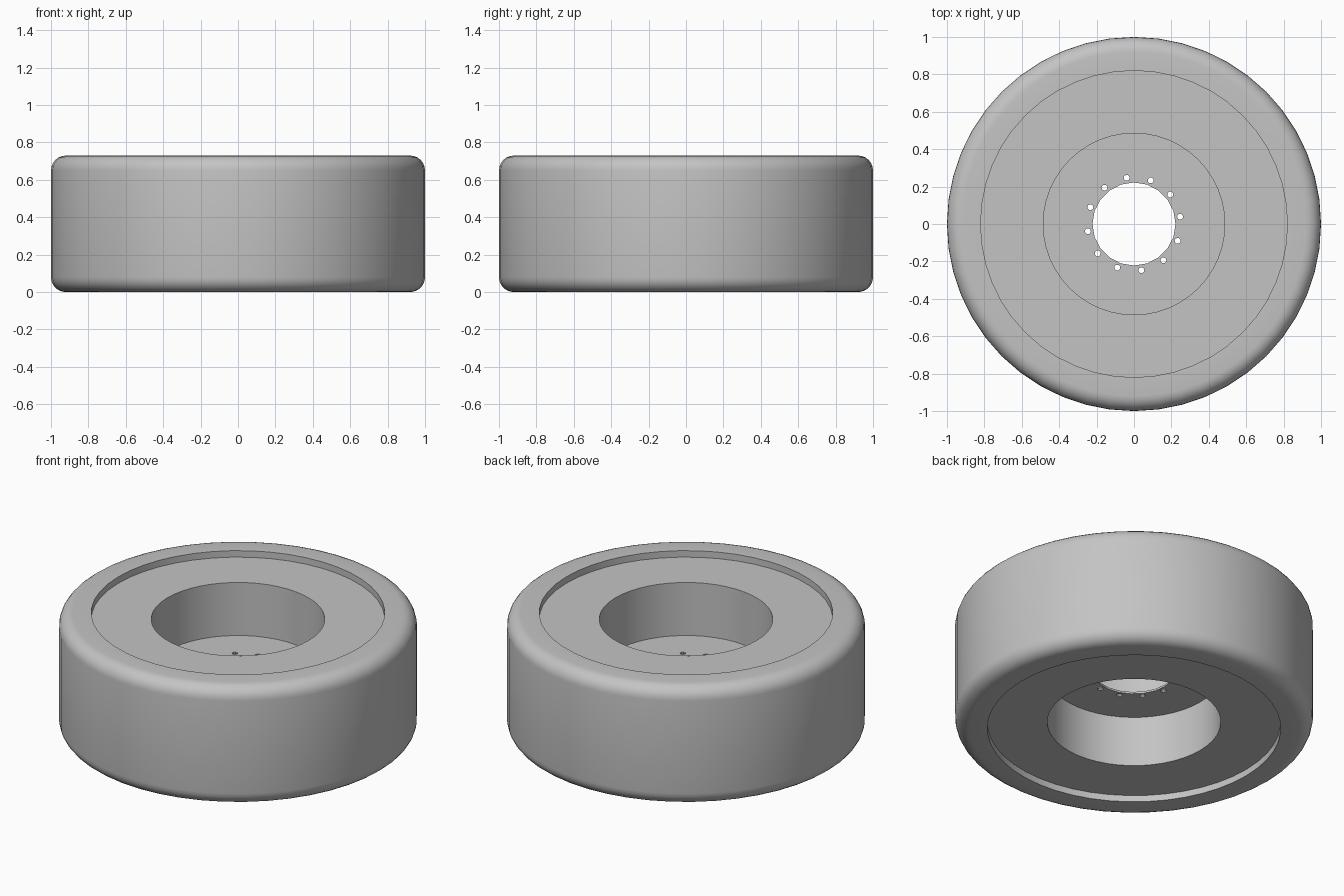
import bpy, bmesh
from math import sin, cos, pi, radians
from mathutils import Vector

cube = bpy.data.objects.get("Cube")
if cube:
    bpy.data.objects.remove(cube, do_unlink=True)

HEIGHT = 0.73
RIM_R = 0.82       # radius of the shallow recess on both sides
BORE_R = 0.485     # radius of the deep hub opening
RECESS = 0.04
FILLET = 0.08
SEGMENTS = 48

grey = bpy.data.materials.new("plain_grey")
grey.use_nodes = True
grey.diffuse_color = (0.55, 0.55, 0.55, 1)
grey.node_tree.nodes["Principled BSDF"].inputs["Base Color"].default_value = (0.55, 0.55, 0.55, 1)


def finish(name, bm):
    """Turn a bmesh into a named, coloured, smooth-shaded object."""
    bmesh.ops.recalc_face_normals(bm, faces=bm.faces)
    mesh = bpy.data.meshes.new(name)
    bm.to_mesh(mesh)
    bm.free()
    mesh.materials.append(grey)
    obj = bpy.data.objects.new(name, mesh)
    bpy.context.collection.objects.link(obj)
    bpy.ops.object.select_all(action="DESELECT")
    obj.select_set(True)
    bpy.context.view_layer.objects.active = obj
    bpy.ops.object.shade_smooth_by_angle(angle=radians(30))
    return obj


def ring(bm, radius, z, count):
    return [bm.verts.new((radius * cos(2 * pi * i / count),
                          radius * sin(2 * pi * i / count), z)) for i in range(count)]


# Wheel body: closed section, lower half mirrored to the upper half
lower = [(BORE_R, RECESS), (RIM_R, RECESS), (RIM_R, 0)]
for step in range(7):
    a = pi / 2 * step / 6
    lower.append((1 - FILLET + FILLET * sin(a), FILLET - FILLET * cos(a)))
profile = lower + [(r, HEIGHT - z) for r, z in reversed(lower)]

bm = bmesh.new()
rings = [ring(bm, r, z, SEGMENTS) for r, z in profile]
for k, here in enumerate(rings):
    there = rings[(k + 1) % len(rings)]
    for i in range(SEGMENTS):
        j = (i + 1) % SEGMENTS
        bm.faces.new((here[i], here[j], there[j], there[i]))
finish("wheel_body", bm)

# Hub plate: thin disc with a centre hole and a circle of bolt holes
PLATE_Z, PLATE_THICK = 0.351, 0.012
bm = bmesh.new()
loops = [ring(bm, BORE_R, PLATE_Z, SEGMENTS), ring(bm, 0.222, PLATE_Z, 20)]
for n in range(12):
    a = radians(9 + 30 * n)
    hole = ring(bm, 0.016, PLATE_Z, 10)
    for v in hole:
        v.co += Vector((0.25 * cos(a), 0.25 * sin(a), 0))
    loops.append(hole)
edges = [bm.edges.new((lp[i - 1], lp[i])) for lp in loops for i in range(len(lp))]
bmesh.ops.triangle_fill(bm, edges=edges, use_beauty=True, normal=(0, 0, 1))

# Give the plate its thickness
extruded = bmesh.ops.extrude_face_region(bm, geom=bm.faces[:], use_keep_orig=True)
for v in extruded["geom"]:
    if isinstance(v, bmesh.types.BMVert):
        v.co.z += PLATE_THICK
finish("hub_plate", bm)
